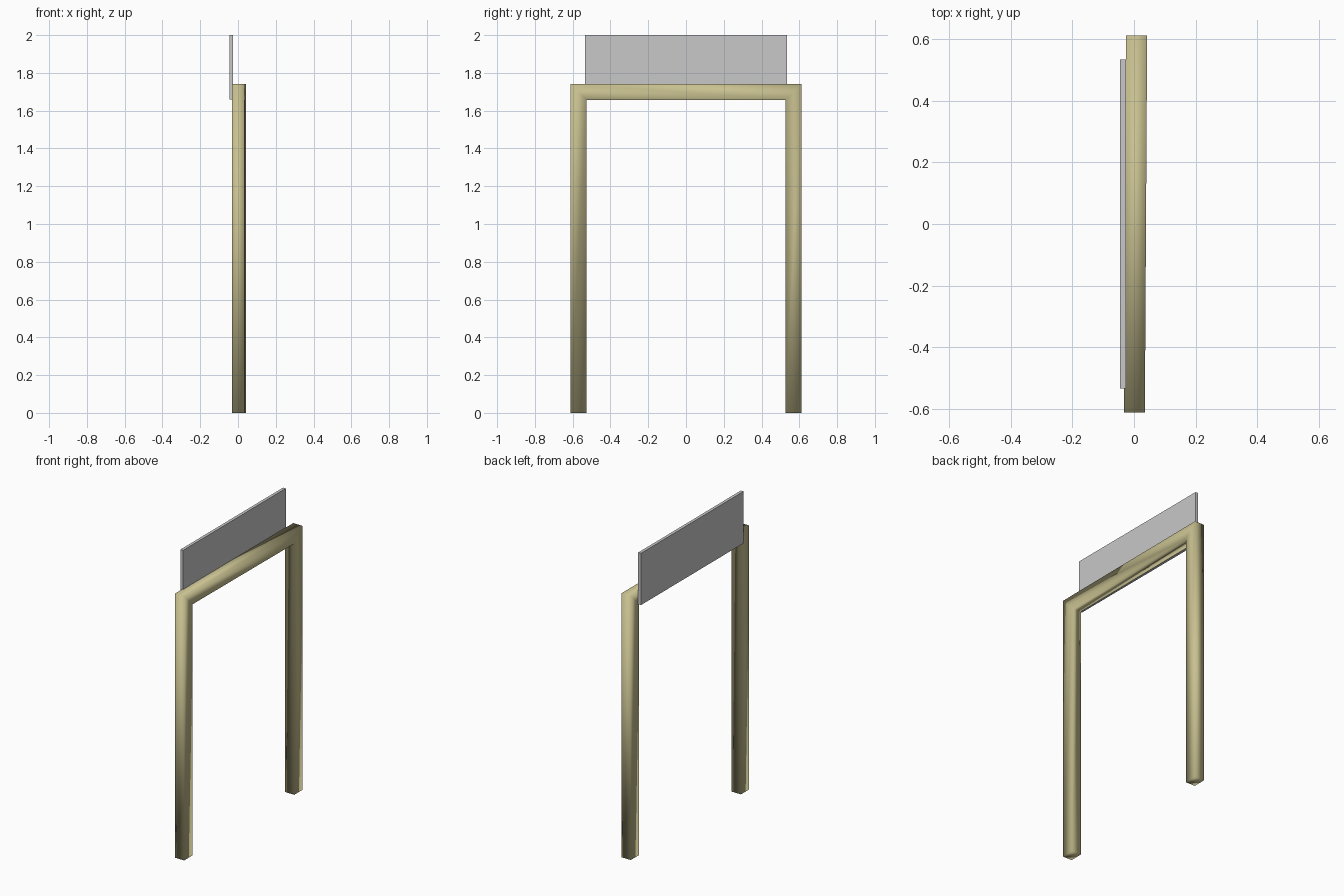
import bpy, bmesh

if "Cube" in bpy.data.objects:
    bpy.data.objects.remove(bpy.data.objects["Cube"])


def material(name, rgb):
    m = bpy.data.materials.new(name)
    m.diffuse_color = (*rgb, 1)
    m.use_nodes = True
    m.node_tree.nodes["Principled BSDF"].inputs["Base Color"].default_value = m.diffuse_color
    return m


def finish(bm, name, mat, smooth):
    bmesh.ops.recalc_face_normals(bm, faces=bm.faces[:])
    for f in bm.faces:
        f.smooth = smooth
    me = bpy.data.meshes.new(name)
    bm.to_mesh(me)
    bm.free()
    me.materials.append(mat)
    ob = bpy.data.objects.new(name, me)
    bpy.context.collection.objects.link(ob)
    return ob


khaki = material("khaki", (0.58, 0.53, 0.28))
grey = material("light grey", (0.58, 0.58, 0.58))

# Arch frame: two posts and a crossbar with mitred corners, fully soft shaded
outer = [(-0.612, 0), (-0.612, 1.742), (0.612, 1.742), (0.612, 0)]
inner = [(-0.527, 0), (-0.527, 1.657), (0.527, 1.657), (0.527, 0)]
bm = bmesh.new()
rings = []
for (yo, zo), (yi, zi) in zip(outer, inner):
    corners = [(-0.034, yo, zo), (0.034, yo, zo), (0.034, yi, zi), (-0.034, yi, zi)]
    rings.append([bm.verts.new(c) for c in corners])
for a, b in zip(rings, rings[1:]):
    for k in range(4):
        n = (k + 1) % 4
        bm.faces.new((a[k], a[n], b[n], b[k]))
bm.faces.new(rings[0])
bm.faces.new(rings[-1])
frame = finish(bm, "arch_frame", khaki, True)
frame.location.x = 0.005
frame.rotation_euler.z = -0.006   # the frame stands very slightly askew

# Flat sign board fixed behind the crossbar
bm = bmesh.new()
bmesh.ops.create_cube(bm, size=1)
for v in bm.verts:
    v.co.x = -0.036 + v.co.x * 0.02
    v.co.y *= 1.07
    v.co.z = 1.829 + v.co.z * 0.342
finish(bm, "sign_board", grey, False)
